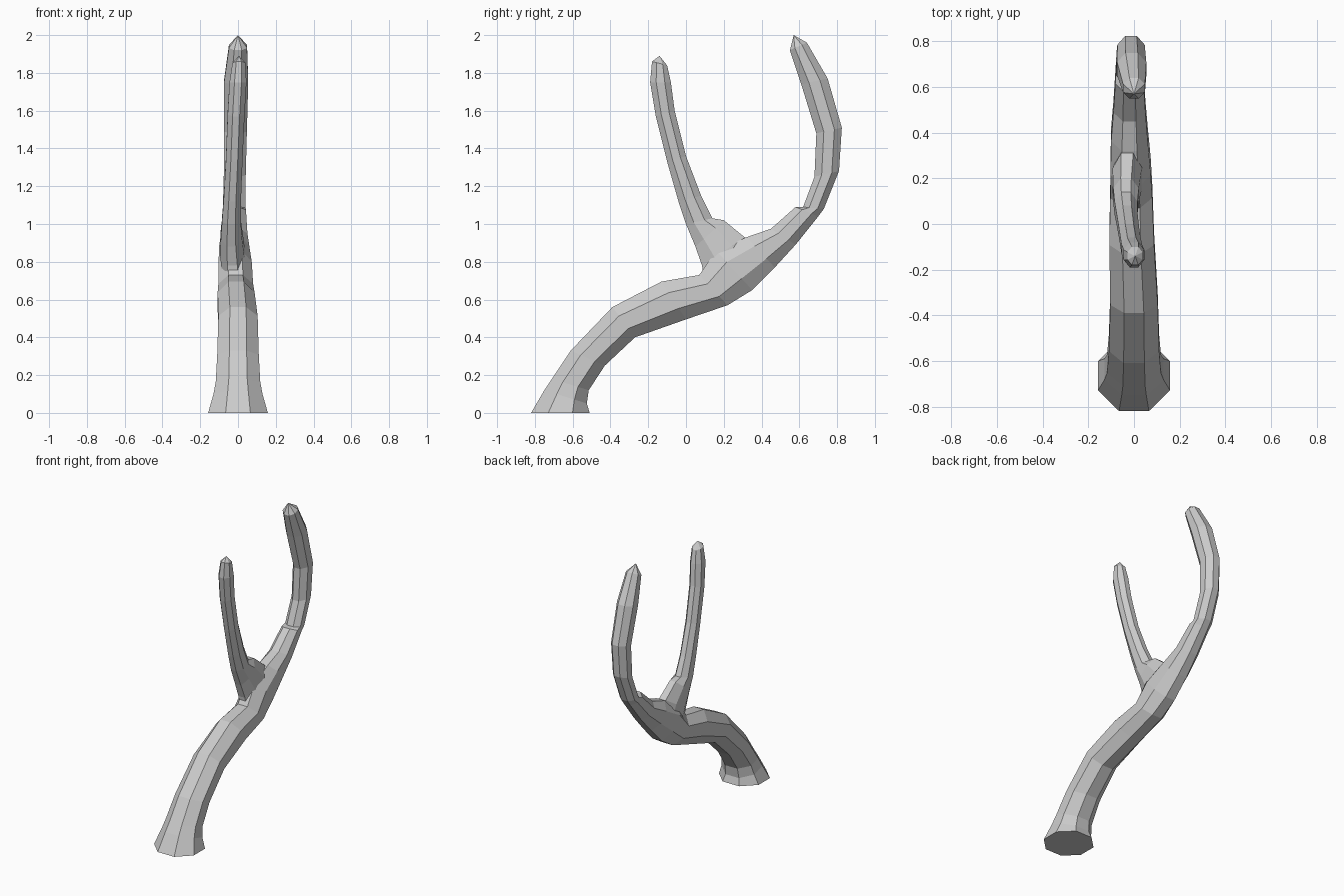
import bpy, bmesh, math
from mathutils import Vector

SIDES = 8


def limb(name, sections, tip, turn=0.5):
    """Loft rings; each section = inner edge y,z, outer edge y,z, centre x, half width."""
    bm = bmesh.new()
    rings = []
    grow = 1 / math.cos(math.pi / SIDES)
    for ay, az, by, bz, cx, hw in sections:
        a, b = Vector((cx, ay, az)), Vector((cx, by, bz))
        mid, half = (a + b) / 2, (b - a) / 2
        ring = []
        for i in range(SIDES):
            t = (i + turn) * 2 * math.pi / SIDES
            p = mid + half * math.cos(t) * grow
            p.x += hw * grow * math.sin(t)
            p.z = max(p.z, 0)
            ring.append(bm.verts.new(p))
        rings.append(ring)
    for r, s in zip(rings, rings[1:]):
        for i in range(SIDES):
            j = (i + 1) % SIDES
            bm.faces.new((r[i], r[j], s[j], s[i]))
    bm.faces.new(rings[0][::-1])
    top = bm.verts.new(tip)
    for i in range(SIDES):
        bm.faces.new((rings[-1][i], rings[-1][(i + 1) % SIDES], top))
    bmesh.ops.recalc_face_normals(bm, faces=bm.faces)
    mesh = bpy.data.meshes.new(name)
    bm.to_mesh(mesh)
    bm.free()
    ob = bpy.data.objects.new(name, mesh)
    bpy.context.collection.objects.link(ob)
    return ob


# Main curved stem, flared at the foot
stem = limb("main_stem", [
    (-0.82, 0.00, -0.51, 0.00, 0.00, 0.158),
    (-0.75, 0.12, -0.525, 0.05, 0.00, 0.130),
    (-0.71, 0.18, -0.515, 0.12, 0.00, 0.118),
    (-0.61, 0.33, -0.43, 0.25, 0.00, 0.110),
    (-0.39, 0.56, -0.27, 0.40, 0.00, 0.104),
    (-0.13, 0.695, 0.00, 0.495, -0.01, 0.098),
    (0.07, 0.73, 0.22, 0.57, -0.012, 0.092),
    (0.16, 0.86, 0.35, 0.65, -0.015, 0.088),
    (0.32, 0.93, 0.47, 0.77, -0.02, 0.080),
    (0.45, 0.975, 0.58, 0.89, -0.02, 0.070),
    (0.58, 1.09, 0.70, 1.04, -0.02, 0.062),
    (0.62, 1.09, 0.73, 1.08, -0.02, 0.060),
    (0.68, 1.25, 0.81, 1.28, -0.017, 0.058),
    (0.69, 1.48, 0.825, 1.51, -0.013, 0.060),
    (0.61, 1.74, 0.75, 1.77, -0.01, 0.064),
    (0.55, 1.92, 0.64, 1.96, 0.00, 0.048),
], (0, 0.57, 2.0))

# Side branch with a thick collar at the fork
branch = limb("side_branch", [
    (0.10, 0.66, 0.36, 0.80, -0.02, 0.060),
    (0.085, 0.78, 0.31, 0.93, -0.03, 0.064),
    (0.05, 0.88, 0.20, 1.02, -0.035, 0.056),
    (0.00, 1.00, 0.14, 1.03, -0.035, 0.050),
    (-0.04, 1.12, 0.08, 1.15, -0.03, 0.046),
    (-0.10, 1.33, 0.00, 1.36, -0.02, 0.044),
    (-0.16, 1.57, -0.06, 1.60, -0.01, 0.045),
    (-0.19, 1.75, -0.08, 1.75, 0.00, 0.045),
    (-0.18, 1.86, -0.10, 1.84, 0.005, 0.034),
], (0.005, -0.14, 1.89))

# Merge the branch into the stem
mod = stem.modifiers.new("fork_union", 'BOOLEAN')
mod.operation = 'UNION'
mod.solver = 'EXACT'
mod.object = branch
bpy.context.view_layer.objects.active = stem
bpy.ops.object.modifier_apply(modifier=mod.name)
bpy.data.objects.remove(branch)
